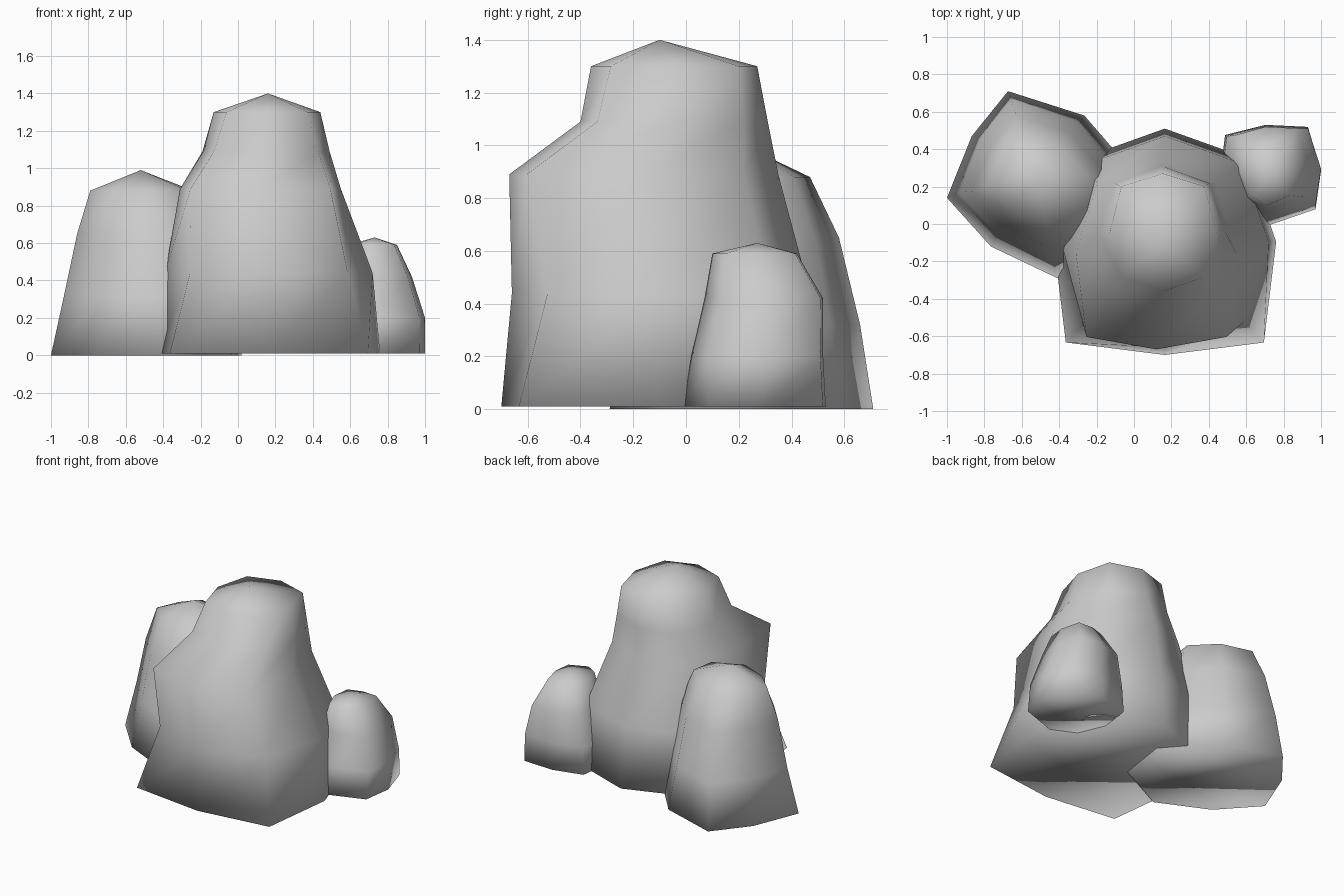
import bpy, bmesh

if "Cube" in bpy.data.objects:
    bpy.data.objects.remove(bpy.data.objects["Cube"])


def octagon(front, back):
    # unit outline, anticlockwise from the front point, with corner fullness
    f, b = front, back
    return [(0, -1), (f, -f), (1, 0), (b, b), (0, 1), (-b, b), (-1, 0), (-f, -f)]


def rock(name, rings, apex):
    """Loft rings of (z, x0, x1, y0, y1, outline) and close with a peak and a base."""
    bm = bmesh.new()
    loops = []
    for z, x0, x1, y0, y1, outline in rings:
        cx, cy, hx, hy = (x0 + x1) / 2, (y0 + y1) / 2, (x1 - x0) / 2, (y1 - y0) / 2
        loops.append([bm.verts.new((cx + hx * u, cy + hy * v, z)) for u, v in outline])
    peak = bm.verts.new(apex)
    n = len(loops[0])
    for i in range(n):
        j = (i + 1) % n
        for a, b in zip(loops, loops[1:]):
            bm.faces.new((a[i], a[j], b[j], b[i]))
        bm.faces.new((loops[-1][i], loops[-1][j], peak))
    bm.faces.new(loops[0][::-1])
    bmesh.ops.recalc_face_normals(bm, faces=bm.faces)
    for f in bm.faces:
        f.smooth = True
    mesh = bpy.data.meshes.new(name)
    bm.to_mesh(mesh)
    bm.free()
    bpy.context.collection.objects.link(bpy.data.objects.new(name, mesh))


# Tall central boulder with a shoulder at the front
rock("main_boulder", [
    (0.01, -0.43, 0.76, -0.70, 0.51, octagon(0.89, 0.74)),
    (0.44, -0.39, 0.72, -0.66, 0.47, octagon(0.76, 0.74)),
    (0.89, -0.31, 0.55, -0.67, 0.35, octagon(0.87, 0.74)),
    (1.09, -0.19, 0.49, -0.40, 0.31, octagon(0.82, 0.74)),
    (1.30, -0.13, 0.44, -0.36, 0.27, octagon(0.76, 0.78)),
], (0.16, -0.10, 1.40))

# Medium boulder on the left
left = [(0.16, -1), (0.9, -0.62), (1, 0.08), (0.44, 0.74),
        (-0.36, 1), (-0.74, 0.52), (-1, -0.14), (-0.54, -0.66)]
rock("left_boulder", [
    (0.00, -1.00, 0.02, -0.29, 0.71, left),
    (0.32, -0.93, -0.07, -0.20, 0.66, left),
    (0.65, -0.86, -0.14, -0.13, 0.58, left),
    (0.88, -0.79, -0.24, 0.00, 0.47, left),
], (-0.52, 0.24, 0.99))

# Small boulder on the right
right = [(-0.07, -1), (0.89, -0.67), (1, 0.1), (0.74, 0.96),
         (-0.1, 1), (-0.9, 0.8), (-1, 0), (-0.7, -0.7)]
rock("right_boulder", [
    (0.01, 0.46, 1.00, -0.01, 0.53, right),
    (0.20, 0.47, 1.00, 0.02, 0.52, right),
    (0.42, 0.52, 0.93, 0.07, 0.52, right),
    (0.59, 0.59, 0.85, 0.10, 0.42, right),
], (0.73, 0.27, 0.63))
